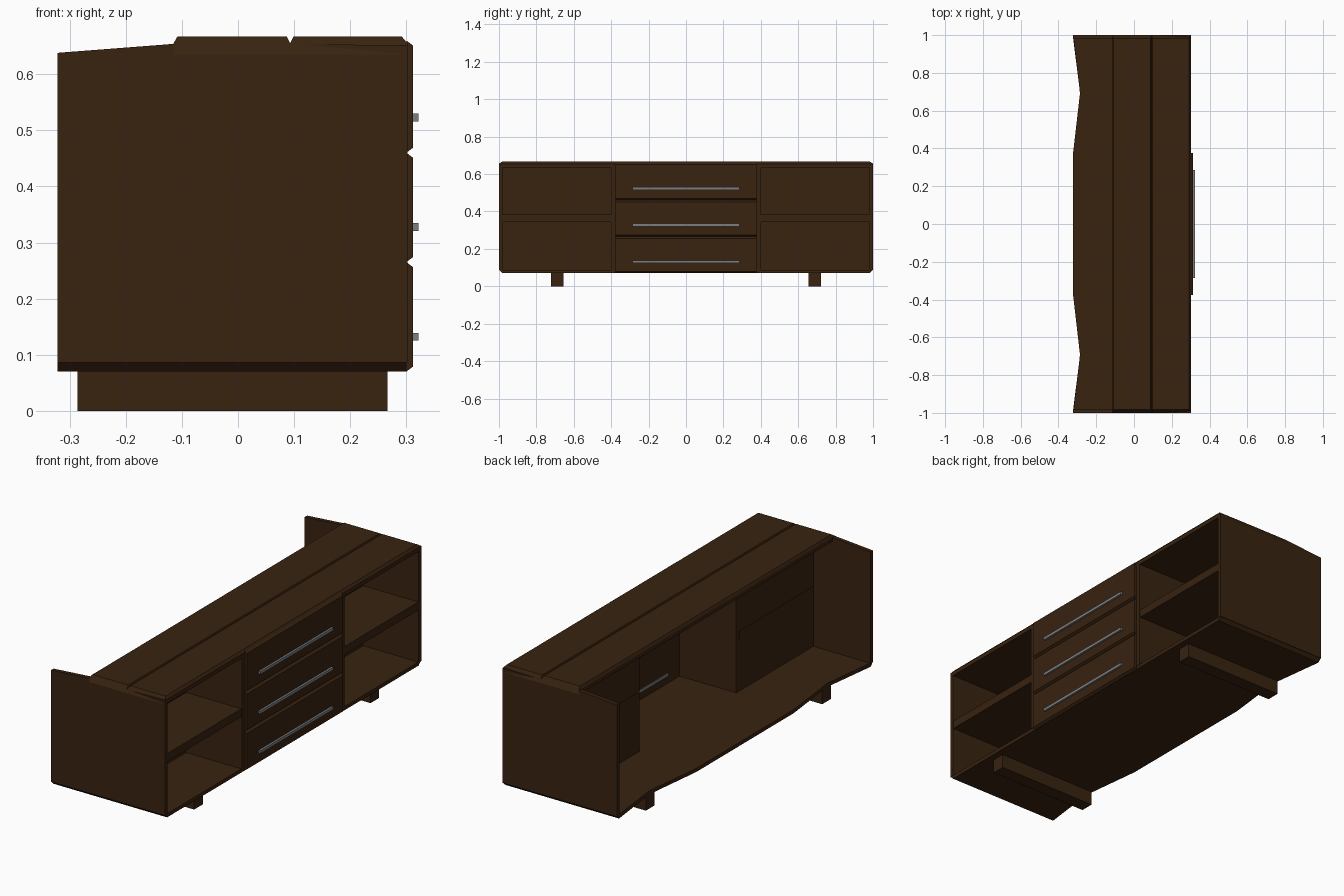
import bpy, bmesh

if "Cube" in bpy.data.objects:
    bpy.data.objects.remove(bpy.data.objects["Cube"])

def material(name, rgb):
    m = bpy.data.materials.new(name)
    m.diffuse_color = (*rgb, 1)
    m.use_nodes = True
    m.node_tree.nodes["Principled BSDF"].inputs["Base Color"].default_value = m.diffuse_color
    return m

WOOD = material("dark walnut", (0.040, 0.0168, 0.005))
STEEL = material("brushed steel", (0.2, 0.21, 0.22))

def finish(bm, name, mat):
    bmesh.ops.recalc_face_normals(bm, faces=bm.faces)
    me = bpy.data.meshes.new(name)
    bm.to_mesh(me)
    bm.free()
    me.materials.append(mat)
    ob = bpy.data.objects.new(name, me)
    bpy.context.collection.objects.link(ob)
    return ob

def box(name, x, y, z, mat=WOOD):
    bm = bmesh.new()
    bmesh.ops.create_cube(bm, size=1)
    for v in bm.verts:
        v.co = [a + (b - a) * (c + 0.5) for (a, b), c in zip((x, y, z), v.co)]
    return finish(bm, name, mat)

def prism(name, pts, axis, lo, hi, edit=None):
    """Extrude a closed outline along y (outline is x,z) or z (outline is x,y)."""
    bm = bmesh.new()
    place = (lambda p, t: (p[0], t, p[1])) if axis == 'y' else (lambda p, t: (p[0], p[1], t))
    a = [bm.verts.new(place(p, lo)) for p in pts]
    b = [bm.verts.new(place(p, hi)) for p in pts]
    bm.faces.new(a)
    bm.faces.new(b)
    n = len(pts)
    for i in range(n):
        bm.faces.new((a[i], a[(i + 1) % n], b[(i + 1) % n], b[i]))
    if edit:
        for v in bm.verts:
            edit(v)
    return finish(bm, name, WOOD)

# floor board: back edge notched above the feet, lower end edges chamfered
half = [(-0.322, 0.38), (-0.292, 0.64), (-0.286, 0.69), (-0.29, 0.73), (-0.322, 1.0), (0.30, 1.0)]
outline = half + [(x, -y) for x, y in reversed(half)]
def chamfer_floor(v):
    if v.co.z < 0.08 and abs(v.co.y) > 0.99:
        v.co.y *= 0.982
prism("floor_board", outline, 'z', 0.07, 0.088, chamfer_floor)

# two top boards with a groove between, ends chamfered
def chamfer_top(v):
    if v.co.z > 0.66:
        v.co.y *= 0.982
prism("top_boards", [(-0.115, 0.635), (-0.115, 0.655), (-0.108, 0.667), (0.087, 0.667),
                     (0.093, 0.655), (0.099, 0.667), (0.292, 0.667), (0.302, 0.655),
                     (0.302, 0.635)], 'y', -1, 1, chamfer_top)

for s, side in ((-1, "left"), (1, "right")):
    def span(a, b):
        return tuple(sorted((s * a, s * b)))
    # end panel with sloping rear top edge
    prism(side + "_end_panel", [(-0.322, 0.086), (0.302, 0.086), (0.302, 0.652),
                                (-0.115, 0.654), (-0.322, 0.638)], 'y', *span(0.98, 1.0))
    # open compartment: divider, shelf and back panel
    box(side + "_divider", (-0.01, 0.302), span(0.378, 0.402), (0.086, 0.64))
    box(side + "_shelf", (-0.012, 0.30), span(0.40, 0.982), (0.345, 0.385))
    box(side + "_compartment_back", (-0.01, -0.002), span(0.40, 0.982), (0.086, 0.64))
    # foot rail
    box(side + "_foot", (-0.286, 0.266), span(0.655, 0.722), (0, 0.072))

# three chamfered drawer fronts with bar handles
for i, (z0, z1) in enumerate(((0.07, 0.265), (0.265, 0.46), (0.46, 0.66))):
    bm = bmesh.new()
    bmesh.ops.create_cube(bm, size=1)
    for v in bm.verts:
        inset = 0.009 if v.co.x > 0 else 0
        v.co = (0.312 if v.co.x > 0 else 0.300,
                (0.376 if v.co.y > 0 else -0.376),
                z1 - inset if v.co.z > 0 else z0 + inset)
    finish(bm, f"drawer_front_{i + 1}", WOOD)
    zc = 0.132 + 0.1955 * i
    box(f"drawer_handle_{i + 1}", (0.296, 0.322), (-0.285, 0.285), (zc - 0.007, zc + 0.007), STEEL)
